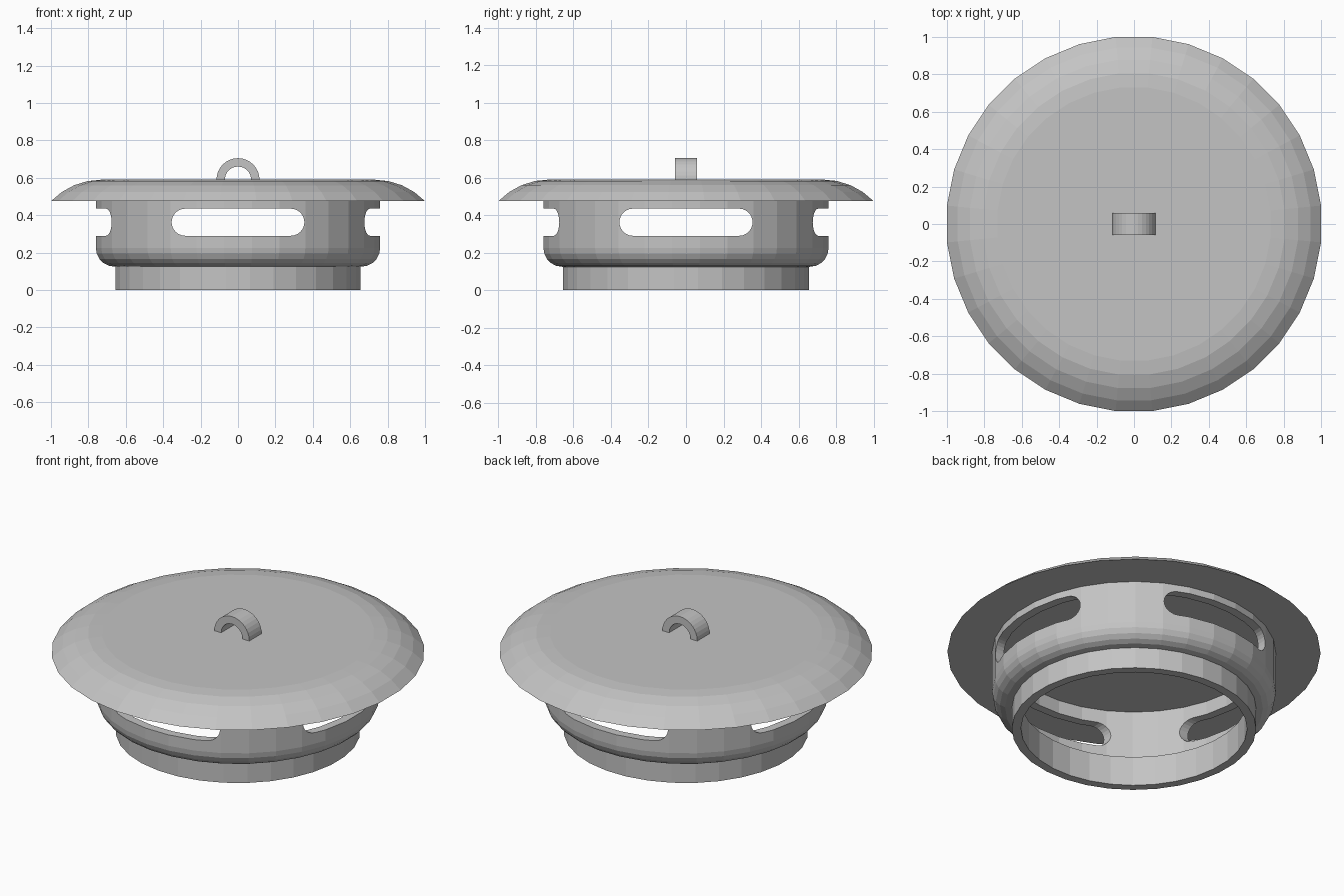
import bpy, bmesh
from math import cos, sin, pi, radians

if "Cube" in bpy.data.objects:
    bpy.data.objects.remove(bpy.data.objects["Cube"], do_unlink=True)

SEGMENTS = 32
FLAT = 1 / cos(pi / SEGMENTS)  # makes facet centres reach the stated radius

grey = bpy.data.materials.new("plain grey")
grey.use_nodes = True
colour = (0.55, 0.55, 0.55, 1)
grey.diffuse_color = colour
grey.node_tree.nodes["Principled BSDF"].inputs["Base Color"].default_value = colour


def finish(name, bm):
    bmesh.ops.recalc_face_normals(bm, faces=bm.faces)
    mesh = bpy.data.meshes.new(name)
    bm.to_mesh(mesh)
    bm.free()
    mesh.materials.append(grey)
    obj = bpy.data.objects.new(name, mesh)
    bpy.context.collection.objects.link(obj)
    return obj


def arc(cx, cz, r, start, end, steps):
    angles = [radians(start + (end - start) * i / steps) for i in range(steps + 1)]
    return [(cx + r * cos(a), cz + r * sin(a)) for a in angles]


def lathe(name, profile, closed):
    """Spin a (radius, height) profile; an open one gets flat caps at its ends."""
    bm = bmesh.new()
    rings = []
    for r, z in profile:
        ring = []
        for i in range(SEGMENTS):
            a = 2 * pi * (i + 0.5) / SEGMENTS
            ring.append(bm.verts.new((r * FLAT * cos(a), r * FLAT * sin(a), z)))
        rings.append(ring)
    pairs = list(zip(rings, rings[1:]))
    if closed:
        pairs.append((rings[-1], rings[0]))
    else:
        bm.faces.new(rings[0])
        bm.faces.new(rings[-1])
    for a, b in pairs:
        for i in range(SEGMENTS):
            j = (i + 1) % SEGMENTS
            bm.faces.new((a[i], a[j], b[j], b[i]))
    return finish(name, bm)


def extrude_outline(name, outline, half_depth):
    """Extrude an (x, z) outline along y."""
    bm = bmesh.new()
    face = bm.faces.new([bm.verts.new((x, -half_depth, z)) for x, z in outline])
    out = bmesh.ops.extrude_face_region(bm, geom=[face])
    moved = [v for v in out["geom"] if isinstance(v, bmesh.types.BMVert)]
    bmesh.ops.translate(bm, verts=moved, vec=(0, 2 * half_depth, 0))
    return finish(name, bm)


# Hollow body: neck ring, rounded shoulder and upright wall
outer = [(0.655, 0), (0.655, 0.125)] + arc(0.66, 0.225, 0.1, -90, 0, 5) + [(0.76, 0.475)]
inner = [(0.71, 0.475)] + arc(0.66, 0.225, 0.05, 0, -90, 5) + [(0.606, 0.175), (0.606, 0)]
body = lathe("vented_body", outer + inner, True)

# Long rounded vents cut through all four sides
slot = arc(0.2825, 0.3625, 0.0725, -90, 90, 12) + arc(-0.2825, 0.3625, 0.0725, 90, 270, 12)
bpy.context.view_layer.objects.active = body
for turn in (0, pi / 2):
    cutter = extrude_outline("vent_cutter", slot, 1.2)
    cutter.rotation_euler.z = turn
    cutter.hide_render = True
    mod = body.modifiers.new("vents", "BOOLEAN")
    mod.operation = "DIFFERENCE"
    mod.solver = "EXACT"
    mod.object = cutter
    bpy.ops.object.modifier_apply(modifier=mod.name)
    bpy.data.objects.remove(cutter, do_unlink=True)

# Domed lid with a flat top and a shallow recess above the body
rim = arc(0.73, 0.216, 0.374, 43.8, 90, 4)
rim[0] = (1, 0.475)
lathe("lid", [(0.71, 0.515), (0.71, 0.475)] + rim, False)

# Half-ring handle on the lid
handle = arc(0, 0.59, 0.115, 0, 180, 16) + arc(0, 0.59, 0.07, 180, 0, 16)
extrude_outline("lid_handle", handle, 0.058)
